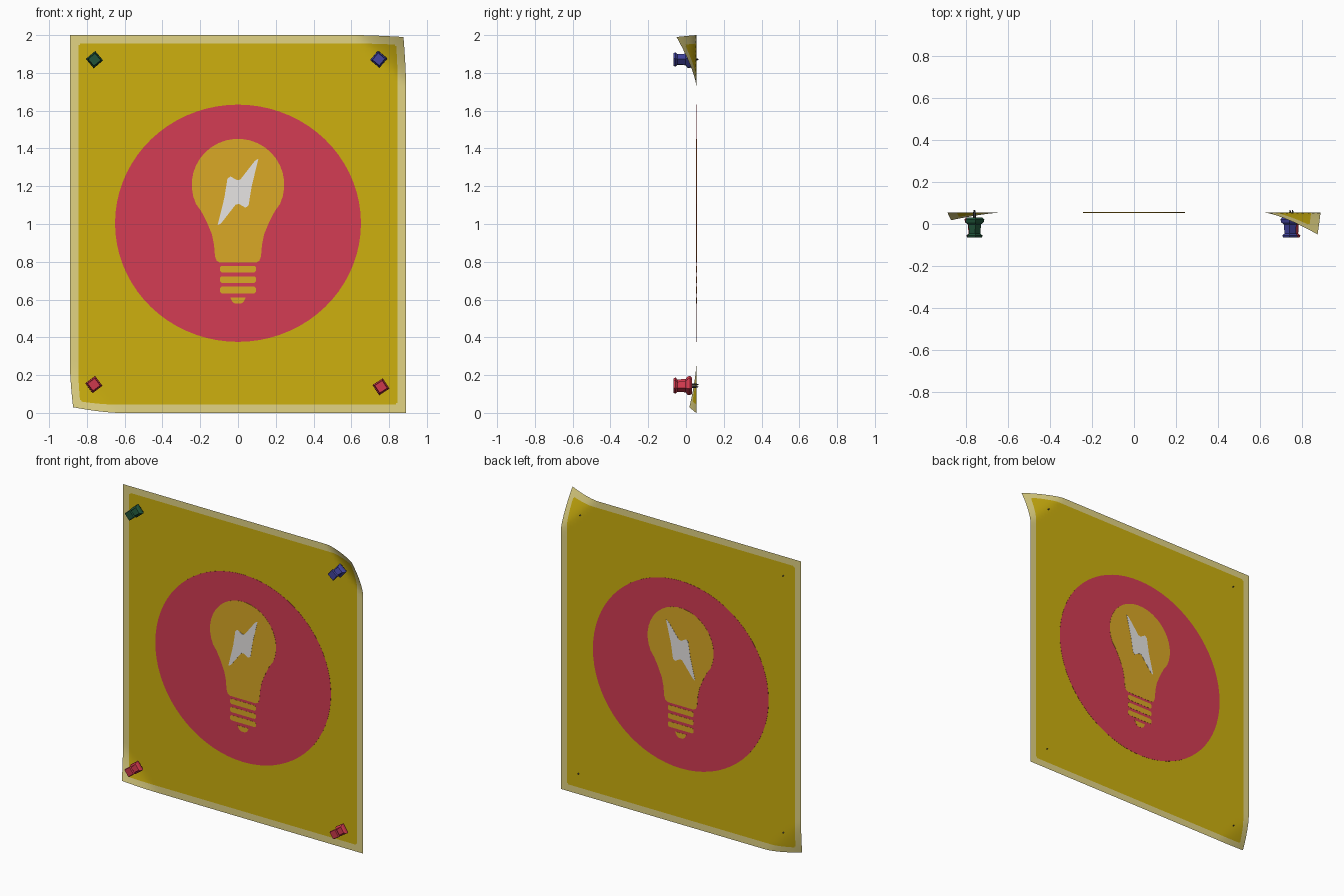
import bpy, bmesh, math
from mathutils import Matrix

if "Cube" in bpy.data.objects:
    bpy.data.objects.remove(bpy.data.objects["Cube"])

SHEET_Y = 0.055
W, H = 0.89, 2.0


def mat(name, r, g, b):
    lin = lambda c: (c / 255 / 12.92) if c < 10 else ((c / 255 + 0.055) / 1.055) ** 2.4
    m = bpy.data.materials.new(name)
    m.diffuse_color = (lin(r), lin(g), lin(b), 1)
    m.use_nodes = True
    m.node_tree.nodes["Principled BSDF"].inputs["Base Color"].default_value = m.diffuse_color
    return m


PALE = mat("pale border", 226, 212, 132)
YELLOW = mat("yellow paper", 205, 176, 14)
PINK = mat("crimson disc", 212, 60, 84)
AMBER = mat("amber bulb", 218, 168, 38)
WHITE = mat("white bolt", 236, 234, 232)
GREEN = mat("green pin", 32, 84, 58)
BLUE = mat("blue pin", 66, 68, 158)
RED = mat("red pin", 205, 56, 76)
STEEL = mat("dark steel", 70, 70, 74)


def finish(bm, name, mats):
    me = bpy.data.meshes.new(name)
    bm.to_mesh(me)
    bm.free()
    for m in mats:
        me.materials.append(m)
    ob = bpy.data.objects.new(name, me)
    bpy.context.collection.objects.link(ob)
    return ob


# Poster sheet: grid with a pale rounded border and two curled corners
def lines(half):
    edge = [half, half - 0.022, half - 0.045, half - 0.053, half - 0.061, half - 0.07]
    e = edge + [half - 0.07 - 0.025 * i for i in range(1, 10)]
    return [-v for v in e] + [0] + e[::-1]


def curl(x, z):
    y = SHEET_Y
    for cx, cz, size, lift, dx, dz in ((W, H, 0.27, 0.105, -0.014, -0.01),
                                       (-W, 0, 0.26, 0.037, 0.017, 0.03)):
        t = max(0, 1 - (abs(x - cx) + abs(z - cz)) / size)
        y -= lift * t ** 1.35
        x += dx * t ** 1.5
        z += dz * t ** 1.5
    return x, y, z


xs, zs = lines(W), [v + 1 for v in lines(1.0)]
bm = bmesh.new()
grid = [[bm.verts.new(curl(x, z)) for x in xs] for z in zs]
for j in range(len(zs) - 1):
    for i in range(len(xs) - 1):
        f = bm.faces.new((grid[j][i], grid[j][i + 1], grid[j + 1][i + 1], grid[j + 1][i]))
        f.smooth = True
        # inside test against a rounded rectangle
        px = abs((xs[i] + xs[i + 1]) / 2) - (W - 0.07)
        pz = abs((zs[j] + zs[j + 1]) / 2 - 1) - (1 - 0.07)
        f.material_index = int(math.hypot(max(px, 0), max(pz, 0)) < 0.025)
finish(bm, "poster_sheet", [PALE, YELLOW])


# Printed artwork: thin plates showing on both sides of the sheet
def plate(name, pts, half, m):
    bm = bmesh.new()
    f = bm.faces.new([bm.verts.new((x, SHEET_Y - half, z)) for x, z in pts])
    r = bmesh.ops.extrude_face_region(bm, geom=[f])
    for v in r["geom"]:
        if isinstance(v, bmesh.types.BMVert):
            v.co.y += 2 * half
    bmesh.ops.recalc_face_normals(bm, faces=bm.faces)
    bmesh.ops.triangulate(bm, faces=[f for f in bm.faces if len(f.verts) > 4])
    return finish(bm, name, [m])


def ellipse(cx, cz, rx, rz, n=72):
    return [(cx + rx * math.cos(2 * math.pi * k / n), cz + rz * math.sin(2 * math.pi * k / n))
            for k in range(n)]


plate("disc", ellipse(0, 1.004, 0.651, 0.628), 0.001, PINK)

# bulb glass: round head flowing into a narrow neck
side = [(0.245 * math.cos(math.radians(a)), 1.208 + 0.243 * math.sin(math.radians(a)))
        for a in range(85, -26, -10)]
side += [(0.196, 1.07), (0.165, 1.01), (0.138, 0.945), (0.127, 0.89), (0.122, 0.83),
         (0.113, 0.805), (0.095, 0.795)]
plate("bulb_glass", side + [(-x, z) for x, z in reversed(side)], 0.002, AMBER)


# bulb screw bands and tip
def pill(hw, z0, z1):
    c = 0.008
    return [(-hw, z0 + c), (-hw + c, z0), (hw - c, z0), (hw, z0 + c),
            (hw, z1 - c), (hw - c, z1), (-hw + c, z1), (-hw, z1 - c)]


for k in range(3):
    z = 0.633 + 0.055 * k
    plate("bulb_band", pill(0.095, z, z + 0.035), 0.002, AMBER)
plate("bulb_tip", [(-0.042, 0.612), (-0.03, 0.588), (-0.015, 0.578), (0.015, 0.578),
                   (0.03, 0.588), (0.042, 0.612)], 0.002, AMBER)

# lightning bolt: half the outline turned through 180 degrees
half = [(0.108, 1.345), (0.09, 1.335), (0.012, 1.235), (-0.005, 1.232), (-0.04, 1.252),
        (-0.056, 1.24), (-0.072, 1.14)]
plate("bolt", half + [(-x, 2.338 - z) for x, z in half], 0.003, WHITE)


# Push pins: four-sided spools with a needle through the paper
def lathe(name, profile, n, place, m):
    bm = bmesh.new()
    rings = []
    for y, r in profile:
        rings.append([bm.verts.new((r * math.cos(2 * math.pi * k / n), y,
                                    r * math.sin(2 * math.pi * k / n))) for k in range(n)])
    for a, b in zip(rings, rings[1:]):
        for k in range(n):
            bm.faces.new((a[k], a[(k + 1) % n], b[(k + 1) % n], b[k]))
    bm.faces.new(rings[0])
    bm.faces.new(rings[-1])
    bmesh.ops.recalc_face_normals(bm, faces=bm.faces)
    bm.transform(place)
    return finish(bm, name, [m])


HEAD = [(-0.065, 0.033), (-0.055, 0.038), (-0.046, 0.027), (-0.002, 0.03),
        (0.008, 0.043), (0.022, 0.046), (0.032, 0.036)]
NEEDLE = [(0.03, 0.006), (0.055, 0.005), (0.066, 0.002)]
for name, x, z, turn, m in (("top_left_pin", -0.76, 1.87, 5, GREEN),
                            ("top_right_pin", 0.745, 1.872, -5, BLUE),
                            ("bottom_left_pin", -0.763, 0.15, 8, RED),
                            ("bottom_right_pin", 0.757, 0.138, 12, RED)):
    place = Matrix.Translation((x, 0, z)) @ Matrix.Rotation(math.radians(turn), 4, 'Y')
    lathe(name, HEAD, 4, place, m)
    lathe(name + "_needle", NEEDLE, 4, place, STEEL)
